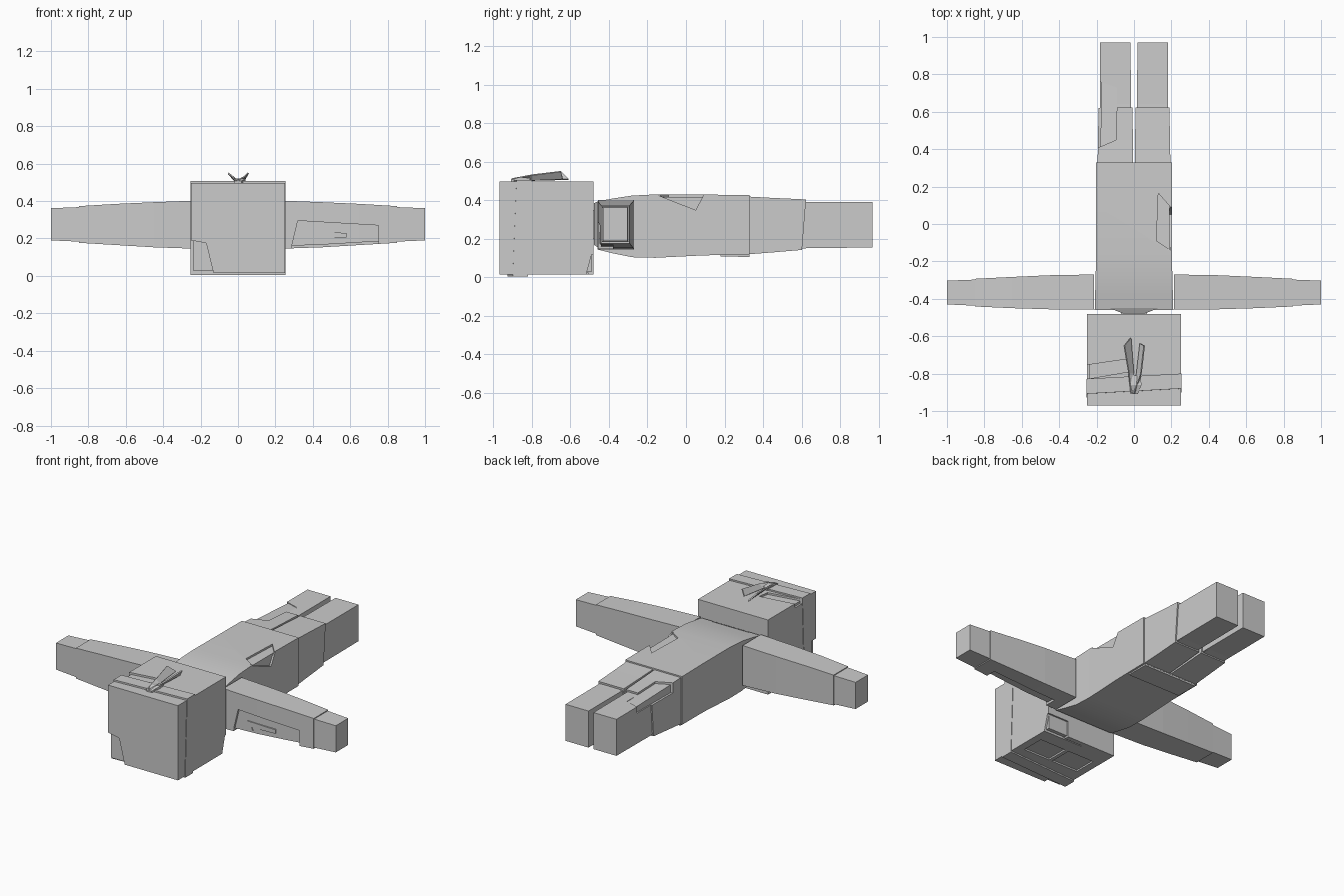
import bpy, bmesh
from mathutils import Vector, Matrix

if "Cube" in bpy.data.objects:
    bpy.data.objects.remove(bpy.data.objects["Cube"])


def mesh_obj(name, verts, faces):
    me = bpy.data.meshes.new(name)
    me.from_pydata(verts, [], faces)
    bm = bmesh.new()
    bm.from_mesh(me)
    bmesh.ops.recalc_face_normals(bm, faces=bm.faces)
    bm.to_mesh(me)
    bm.free()
    ob = bpy.data.objects.new(name, me)
    bpy.context.collection.objects.link(ob)
    return ob


def loft(name, axis, sections, inset=0.0):
    """Rectangular sections (pos, a0, a1, z0, z1) along x or y."""
    verts = []
    last = len(sections) - 1
    for i, (p, a0, a1, z0, z1) in enumerate(sections):
        p += inset if i == 0 else (-inset if i == last else 0)
        a0, a1, z0, z1 = a0 + inset, a1 - inset, z0 + inset, z1 - inset
        for a, z in ((a0, z0), (a1, z0), (a1, z1), (a0, z1)):
            verts.append((p, a, z) if axis == 'x' else (a, p, z))
    faces = [(0, 1, 2, 3), tuple(4 * last + k for k in range(4))]
    for i in range(last):
        for k in range(4):
            n = (k + 1) % 4
            faces.append((4*i + k, 4*i + n, 4*i + 4 + n, 4*i + 4 + k))
    return mesh_obj(name, verts, faces)


def prism(name, poly, axis, lo, hi):
    """Extrude a 2D outline along the given axis."""
    def at(u, v, w):
        return {'x': (w, u, v), 'y': (u, w, v), 'z': (u, v, w)}[axis]
    n = len(poly)
    verts = [at(u, v, w) for w in (lo, hi) for u, v in poly]
    faces = [tuple(range(n)), tuple(range(n, 2 * n))]
    faces += [(k, (k+1) % n, n + (k+1) % n, n + k) for k in range(n)]
    return mesh_obj(name, verts, faces)


def cut(ob, poly, axis, lo, hi):
    """Cut a torn opening through the cloth shell."""
    cutter = prism("cutter", poly, axis, lo, hi)
    cutter.hide_render = True
    mod = ob.modifiers.new("tear", 'BOOLEAN')
    mod.operation, mod.solver, mod.object = 'DIFFERENCE', 'EXACT', cutter
    bpy.context.view_layer.objects.active = ob
    bpy.ops.object.modifier_apply(modifier=mod.name)
    bpy.data.objects.remove(cutter)


def smooth(ob):
    bpy.ops.object.select_all(action='DESELECT')
    ob.select_set(True)
    bpy.context.view_layer.objects.active = ob
    bpy.ops.object.shade_smooth_by_angle(angle=0.5)


# Head hood and the head beneath it
head = [(-0.97, -0.25, 0.25, 0.015, 0.497), (-0.48, -0.25, 0.25, 0.015, 0.497)]
hood = loft("head_hood", 'y', head)
loft("head", 'y', head, 0.012)
cut(hood, [(-0.3, -0.01), (-0.125, -0.01), (-0.17, 0.175), (-0.3, 0.2)], 'y', -1.0, -0.89)
cut(hood, [(-0.26, -0.755), (-0.02, -0.72), (-0.03, -0.79), (-0.26, -0.83)], 'z', 0.47, 0.6)
cut(hood, [(-0.525, -0.01), (-0.49, 0.12), (-0.4, 0.12), (-0.4, -0.01)], 'x', 0.1, 0.3)
for side in (1, -1):  # eye openings
    x0, x1 = sorted((0.012 * side, 0.2 * side))
    cut(hood, [(x0, -0.76), (x1, -0.76), (x1, -0.61), (x0, -0.61)], 'z', -0.02, 0.025)
cut(hood, [(-0.03, -0.517), (0.11, -0.517), (0.11, -0.51), (-0.03, -0.51)], 'z', -0.02, 0.025)

# Headband, slightly tilted
band = loft("headband", 'y', [(-0.9, -0.253, 0.253, 0.006, 0.507),
                              (-0.82, -0.253, 0.253, 0.006, 0.507)])
for v in band.data.vertices:
    v.co.y += 0.055 * v.co.x + 0.04 * (v.co.z - 0.35)
    v.co.z = max(v.co.z, 0.0)

# Headband knot and its two curled ribbon tails
loft("band_knot", 'y', [(-0.91, -0.02, 0.02, 0.49, 0.507), (-0.86, -0.02, 0.04, 0.49, 0.522),
                        (-0.81, -0.015, 0.035, 0.49, 0.515)])


def ribbon(name, rows):
    """Rows of (upper, lower) edge points; given a little thickness."""
    verts = [p for row in rows for p in row]
    faces = [(2*i, 2*i + 1, 2*i + 3, 2*i + 2) for i in range(len(rows) - 1)]
    ob = mesh_obj(name, verts, faces)
    ob.modifiers.new("thickness", 'SOLIDIFY').thickness = 0.008
    return ob


ribbon("ribbon_left", [((-0.015, -0.9, 0.515), (0.02, -0.9, 0.502)),
                       ((-0.025, -0.8, 0.533), (0.0, -0.8, 0.508)),
                       ((-0.05, -0.65, 0.553), (-0.015, -0.61, 0.512))])
ribbon("ribbon_right", [((0.0, -0.905, 0.515), (-0.02, -0.9, 0.502)),
                        ((0.035, -0.8, 0.535), (0.012, -0.8, 0.508)),
                        ((0.052, -0.65, 0.553), (0.03, -0.64, 0.515))])

# Torso shell with a torn corner, inner body and neck
body = [(-0.46, -0.21, 0.21, 0.145, 0.395), (-0.38, -0.208, 0.208, 0.125, 0.41),
        (-0.28, -0.205, 0.205, 0.105, 0.425), (-0.16, -0.203, 0.203, 0.102, 0.431),
        (0.1, -0.202, 0.202, 0.115, 0.43), (0.33, -0.203, 0.203, 0.117, 0.428)]
torso = loft("torso", 'y', body)
loft("torso_inner", 'y', body, 0.012)
cut(torso, [(0.12, -0.09), (0.13, 0.165), (0.195, 0.09), (0.195, -0.14)], 'z', 0.41, 0.5)
cut(torso, [(-0.14, 0.44), (-0.14, 0.425), (0.05, 0.35), (0.09, 0.425), (0.09, 0.44)],
    'x', 0.185, 0.25)
smooth(torso)
loft("belt", 'y', [(0.18, -0.19, 0.19, 0.108, 0.3), (0.329, -0.19, 0.19, 0.107, 0.3)])
loft("collar", 'y', [(-0.478, -0.06, 0.06, 0.17, 0.385), (-0.45, -0.13, 0.13, 0.15, 0.4)])
loft("neck", 'y', [(-0.49, -0.07, 0.07, 0.2, 0.35), (-0.45, -0.07, 0.07, 0.2, 0.35)])

# Arms: sleeve, inner arm and hand on each side
for side, label in ((1, "right"), (-1, "left")):
    sec = [(0.215, -0.456, -0.27, 0.145, 0.403), (0.45, -0.456, -0.274, 0.153, 0.394),
           (0.65, -0.45, -0.283, 0.165, 0.385), (0.85, -0.441, -0.293, 0.177, 0.373)]
    sleeve = loft(label + "_sleeve", 'x', [(side * s[0],) + s[1:] for s in sec])
    arm = [(s[0], s[1] + 0.014, s[2] - 0.014, s[3] + 0.014, s[4] - 0.014) for s in sec]
    loft(label + "_arm", 'x', [(side * s[0] * 0.995,) + s[1:] for s in arm])
    loft(label + "_hand", 'x', [(side * 0.84, -0.437, -0.297, 0.183, 0.368),
                                (side * 1.0, -0.43, -0.303, 0.19, 0.362)])
    if side == 1:
        cut(sleeve, [(0.285, 0.1), (0.29, 0.17), (0.32, 0.295), (0.75, 0.27), (0.75, 0.1)],
            'y', -0.5, -0.38)
        # loose patch left inside the torn sleeve
        prism("sleeve_patch", [(0.36, 0.175), (0.38, 0.235), (0.58, 0.23), (0.58, 0.205),
                               (0.41, 0.2), (0.42, 0.18)], 'y', -0.448, -0.42)

# Legs: trouser leg with slanted cuff, shin wrap
for side, label in ((1, "right"), (-1, "left")):
    def span(inner, outer):
        return tuple(sorted((side * inner, side * outer)))
    upper = [(0.32, *span(0.005, 0.195), 0.12, 0.42), (0.45, *span(0.006, 0.192), 0.13, 0.413),
             (0.615, *span(0.008, 0.19), 0.143, 0.405)]
    lower = [(0.5, *span(0.016, 0.182), 0.152, 0.392), (0.97, *span(0.018, 0.182), 0.155, 0.391)]
    trouser = loft(label + "_trouser_leg", 'y', upper)
    for v in trouser.data.vertices:
        if v.co.y > 0.6:
            v.co.y += 0.08 * (v.co.z - 0.3)
    shin = loft(label + "_shin", 'y', lower)
    loft(label + "_inner_leg", 'y', upper[:2] + [lower[1]], 0.013)
    if side == -1:
        tear = [(-0.182, 0.76), (-0.09, 0.73), (-0.095, 0.45), (-0.188, 0.41), (-0.23, 0.41), (-0.23, 0.76)]
        cut(trouser, tear, 'z', 0.35, 0.5)
        cut(shin, tear, 'z', 0.35, 0.5)
